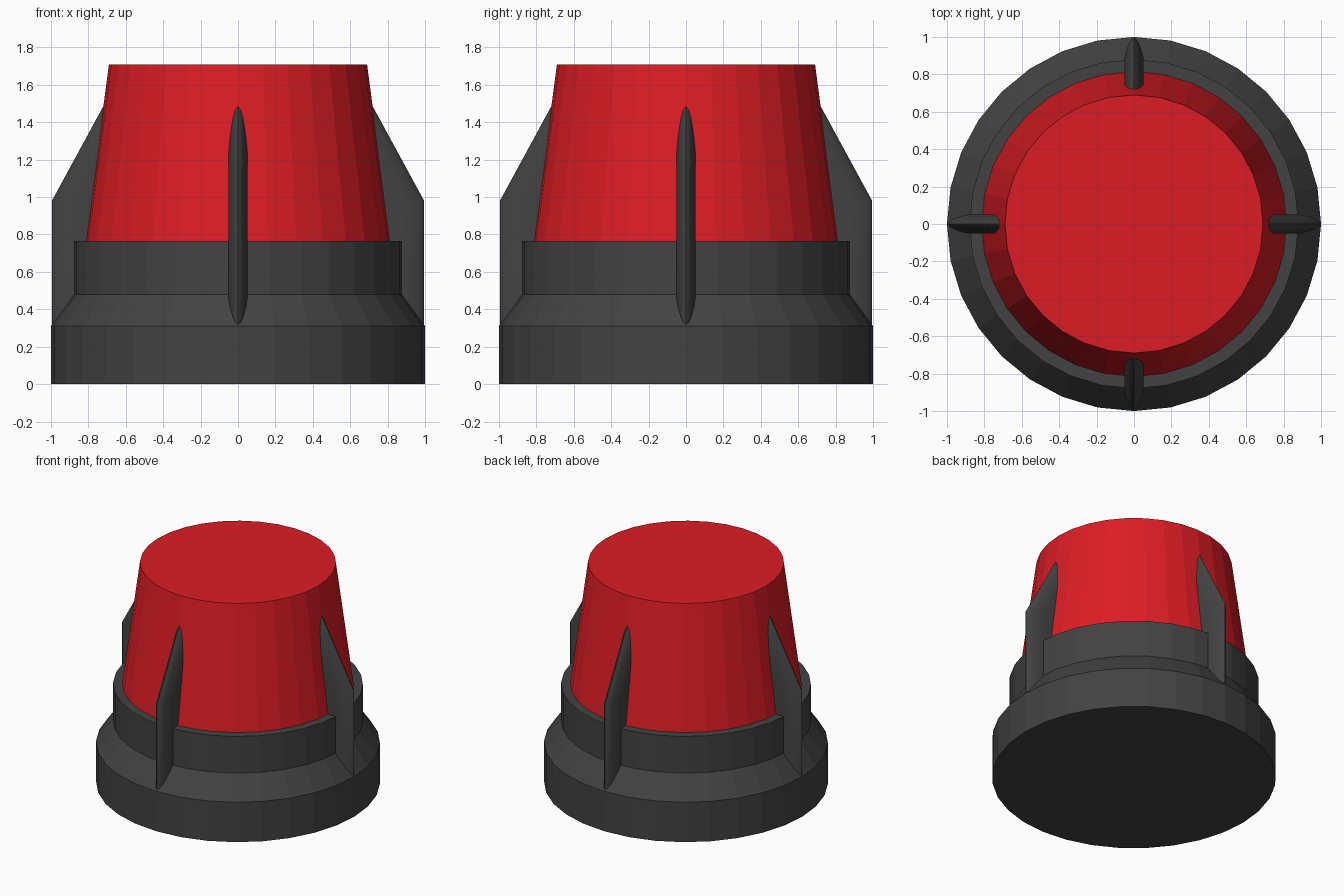
import bpy, bmesh, math

if "Cube" in bpy.data.objects:
    bpy.data.objects.remove(bpy.data.objects["Cube"])

SEG = 32


def material(name, color):
    m = bpy.data.materials.new(name)
    m.diffuse_color = (*color, 1)
    m.use_nodes = True
    m.node_tree.nodes["Principled BSDF"].inputs["Base Color"].default_value = m.diffuse_color
    return m


grey = material("dark_grey", (0.055, 0.055, 0.055))
red = material("red", (0.72, 0.012, 0.018))


def make_object(name, bm, mat):
    bmesh.ops.recalc_face_normals(bm, faces=bm.faces)
    me = bpy.data.meshes.new(name)
    bm.to_mesh(me)
    bm.free()
    me.materials.append(mat)
    ob = bpy.data.objects.new(name, me)
    bpy.context.collection.objects.link(ob)
    return ob


def loft(bm, rings):
    """Skin closed rings of points and cap both ends."""
    loops = [[bm.verts.new(p) for p in ring] for ring in rings]
    n = len(loops[0])
    for a, b in zip(loops, loops[1:]):
        for i in range(n):
            j = (i + 1) % n
            bm.faces.new((a[i], a[j], b[j], b[i]))
    bm.faces.new(loops[0])
    bm.faces.new(loops[-1])


def lathe(name, profile, mat):
    bm = bmesh.new()
    angles = [2 * math.pi * i / SEG for i in range(SEG)]
    loft(bm, [[(r * math.cos(a), r * math.sin(a), z) for a in angles]
              for r, z in profile])
    return make_object(name, bm, mat)


# Stepped collar and tapered red cap
lathe("base_collar", [(1, 0), (1, 0.31), (0.88, 0.48), (0.88, 0.765)], grey)
lathe("red_cap", [(0.815, 0.765), (0.69, 1.71)], red)

# Fin cross-section: depth behind the outer edge, half width
half = [(0.25, 0.052), (0.115, 0.052), (0.085, 0.046), (0.055, 0.037),
        (0.03, 0.027), (0.012, 0.016)]
section = half + [(0, 0)] + [(d, -w) for d, w in reversed(half)]
# Outer edge of the fin: radius, height
edge = [(0.995, 0.30), (0.995, 0.98), (0.715, 1.495)]

# Four fins around the sides
for k, side in enumerate(("right", "back", "left", "front")):
    bm = bmesh.new()
    loft(bm, [[(r - d, w, z) for d, w in section] for r, z in edge])
    fin = make_object(side + "_fin", bm, grey)
    fin.rotation_euler.z = k * math.pi / 2
    bpy.ops.object.select_all(action='DESELECT')
    fin.select_set(True)
    bpy.context.view_layer.objects.active = fin
    bpy.ops.object.shade_smooth_by_angle(angle=math.radians(25))
